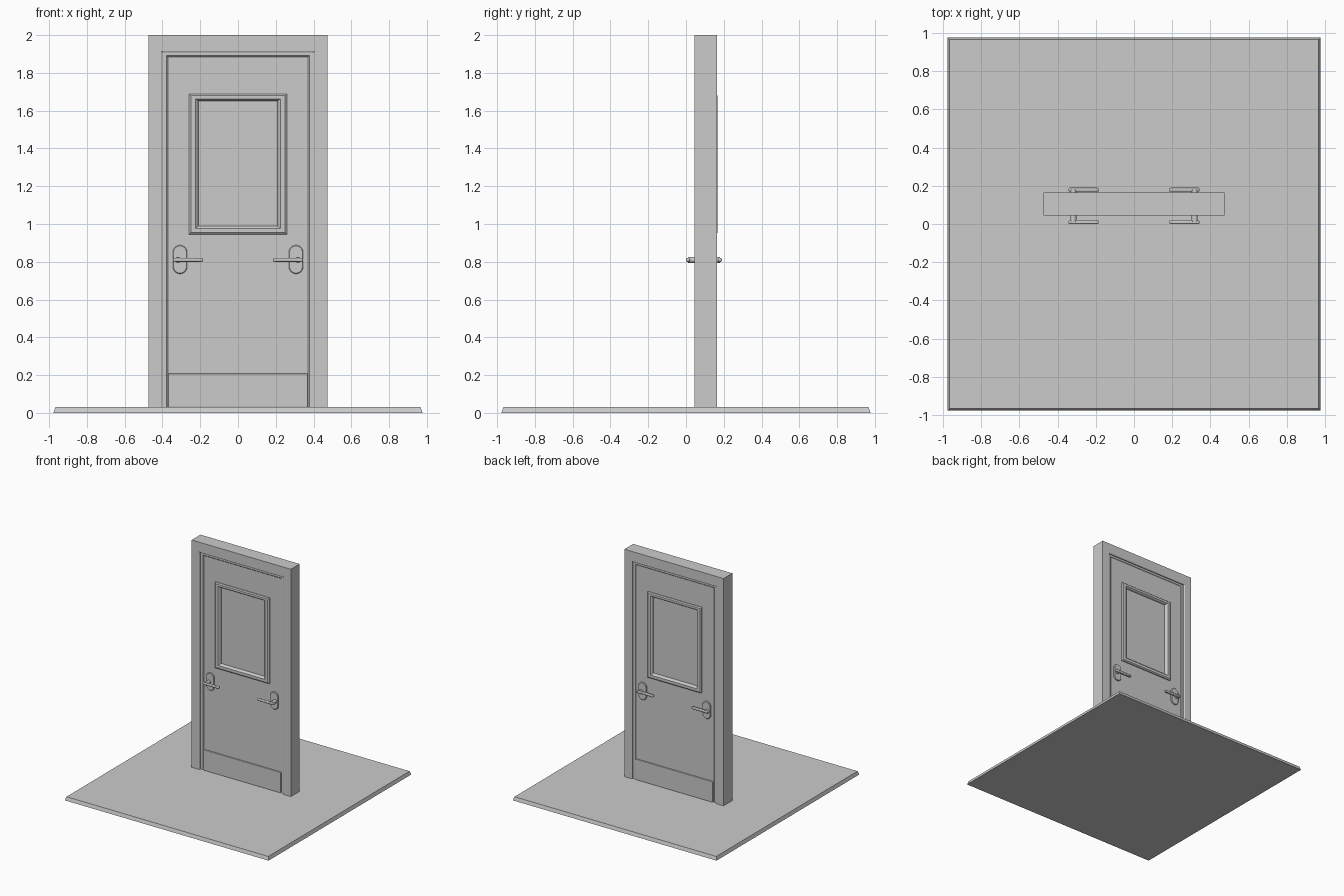
import bpy, bmesh, math
from mathutils import Matrix

cube = bpy.data.objects.get("Cube")
if cube:
    bpy.data.objects.remove(cube, do_unlink=True)

grey = bpy.data.materials.new("plain grey")
grey.use_nodes = True
colour = (0.6, 0.6, 0.6, 1)
grey.diffuse_color = colour
grey.node_tree.nodes["Principled BSDF"].inputs["Base Color"].default_value = colour

FLOOR = 0.03              # top of the base
FRONT, BACK = 0.065, 0.15  # faces of the door leaf


def finish(name, bm, bevel=0.0, smooth=False):
    bmesh.ops.recalc_face_normals(bm, faces=bm.faces)
    mesh = bpy.data.meshes.new(name)
    bm.to_mesh(mesh)
    bm.free()
    obj = bpy.data.objects.new(name, mesh)
    bpy.context.collection.objects.link(obj)
    mesh.materials.append(grey)
    if bevel:
        mod = obj.modifiers.new("Bevel", "BEVEL")
        mod.width, mod.segments = bevel, 2
    if smooth:
        bpy.ops.object.select_all(action="DESELECT")
        bpy.context.view_layer.objects.active = obj
        obj.select_set(True)
        bpy.ops.object.shade_smooth_by_angle(angle=math.radians(40))
    return obj


def box(name, x0, x1, y0, y1, z0, z1, **style):
    bm = bmesh.new()
    bmesh.ops.create_cube(bm, size=1)
    for v in bm.verts:
        v.co.x = x0 if v.co.x < 0 else x1
        v.co.y = y0 if v.co.y < 0 else y1
        v.co.z = z0 if v.co.z < 0 else z1
    return finish(name, bm, **style)


def surround(name, loops, arch=False):
    """Closed profile swept round a rectangle; each loop is half width, bottom, top, y."""
    bm = bmesh.new()
    rings = [[bm.verts.new(p) for p in
              ((-w, y, z0), (-w, y, z1), (w, y, z1), (w, y, z0))]
             for w, z0, z1, y in loops]
    for a, b in zip(rings, rings[1:] + rings[:1]):
        for i in range(3 if arch else 4):
            j = (i + 1) % 4
            bm.faces.new((a[i], a[j], b[j], b[i]))
    if arch:
        for end in (0, 3):
            bm.faces.new([r[end] for r in rings])
    return finish(name, bm)


# Base slab with a narrow sloped rim
bm = bmesh.new()
bmesh.ops.create_cube(bm, size=1)
for v in bm.verts:
    half = 0.967 if v.co.z > 0 else 0.977
    v.co.x = math.copysign(half, v.co.x)
    v.co.y = math.copysign(half, v.co.y)
    v.co.z = FLOOR if v.co.z > 0 else 0
finish("base", bm)

# Stepped door frame, the same on both sides
half_profile = [(0.475, 2.0, 0.045), (0.408, 1.917, 0.045), (0.40, 1.908, 0.050),
                (0.40, 1.908, 0.058), (0.378, 1.891, 0.058), (0.371, 1.885, 0.064)]
profile = half_profile + [(w, t, 0.21 - y) for w, t, y in reversed(half_profile)]
surround("door_frame", [(w, FLOOR, t, y) for w, t, y in profile], arch=True)

# Door leaf with a window opening, and the pane
opening = (0.215, 0.985, 1.655)
leaf = (0.372, FLOOR, 1.887)
surround("door_leaf", [(*leaf, FRONT), (*opening, FRONT), (*opening, BACK), (*leaf, BACK)])
box("window_pane", -0.22, 0.22, FRONT + 0.008, BACK - 0.008, 0.98, 1.66)

for side, face, out in (("front", FRONT, -1), ("back", BACK, 1)):
    # Raised moulding round the window
    steps = [(0.0, -0.002), (0.0, 0.008), (0.01, 0.016), (0.036, 0.016),
             (0.045, 0.008), (0.05, -0.009)]
    surround(side + "_window_trim",
             [(0.26 - s, 0.945 + s * 0.9, 1.688 - s * 0.72, face + out * h) for s, h in steps])
    # Kick plate
    y0, y1 = sorted((face - out * 0.002, face + out * 0.013))
    box(side + "_kick_plate", -0.37, 0.37, y0, y1, FLOOR, 0.208, bevel=0.004)

    tip = 0.0 if out < 0 else 0.19
    for hand, sx in (("left", 1), ("right", -1)):
        label = side + "_" + hand
        # Round-ended backplate
        bm = bmesh.new()
        rings = []
        for scale, y in ((1, face - out * 0.002), (1, face + out * 0.007),
                         (0.9, face + out * 0.011)):
            ring = []
            for i in range(24):
                a = math.tau * (i + 0.5) / 24
                cz = 0.812 + math.copysign(0.038, math.sin(a))
                ring.append(bm.verts.new((sx * 0.307 + 0.038 * scale * math.cos(a), y,
                                          cz + 0.038 * scale * math.sin(a))))
            rings.append(ring)
        for a, b in zip(rings, rings[1:]):
            for i in range(24):
                j = (i + 1) % 24
                bm.faces.new((a[i], a[j], b[j], b[i]))
        bm.faces.new(rings[0])
        bm.faces.new(rings[-1])
        finish(label + "_handle_plate", bm, smooth=True)
        # Spindle neck
        bm = bmesh.new()
        end = tip - out * 0.01
        place = Matrix.Translation((sx * 0.318, (face + end) / 2, 0.81))
        bmesh.ops.create_cone(bm, cap_ends=True, segments=20, radius1=0.016, radius2=0.016,
                              depth=abs(end - face),
                              matrix=place @ Matrix.Rotation(math.pi / 2, 4, "X"))
        finish(label + "_handle_neck", bm, smooth=True)
        # Lever pointing to the middle of the door
        x0, x1 = sorted((sx * 0.185, sx * 0.343))
        y0, y1 = sorted((tip, tip - out * 0.02))
        box(label + "_lever", x0, x1, y0, y1, 0.80, 0.82, bevel=0.006, smooth=True)
